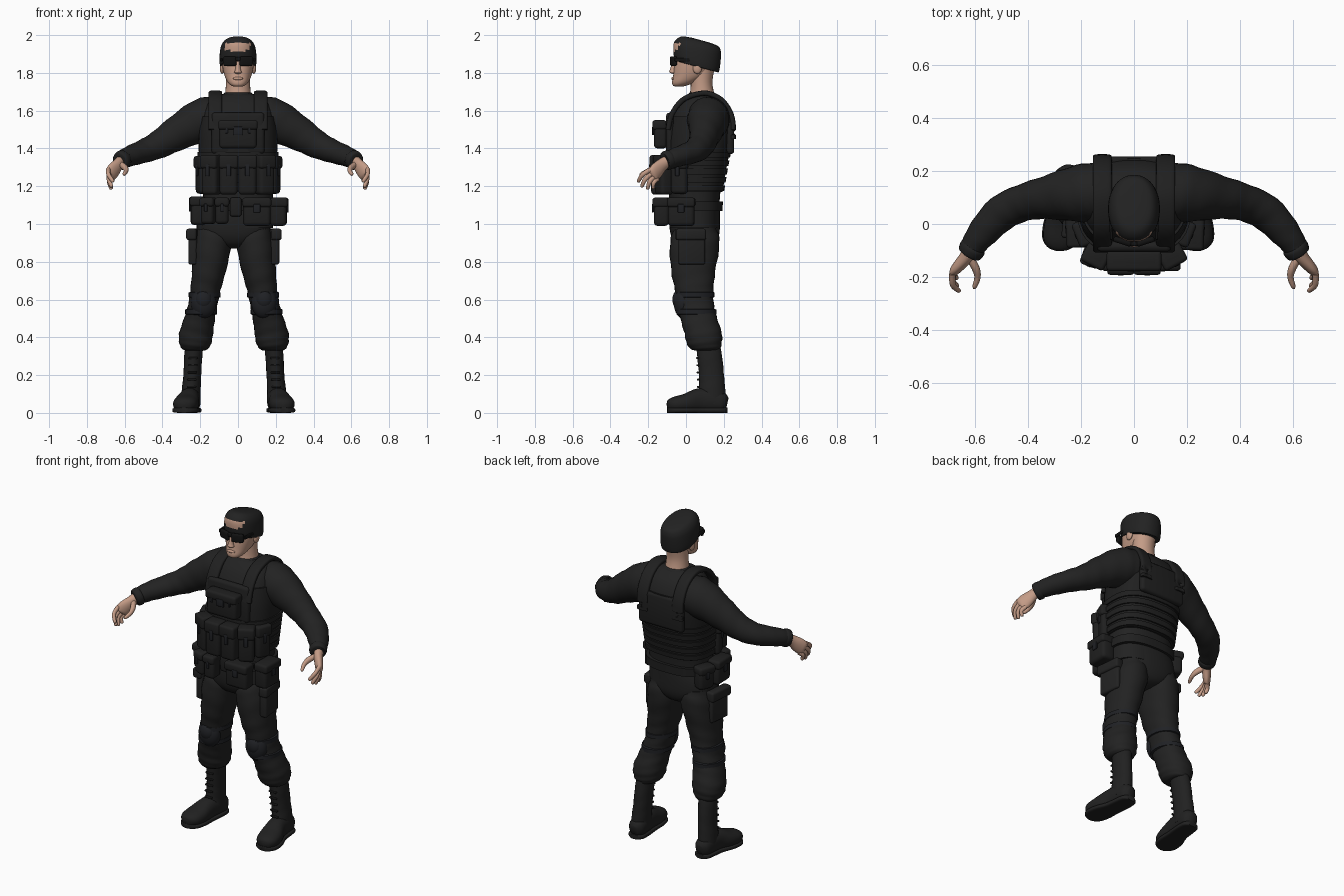
import bpy, bmesh, math
from mathutils import Vector, Matrix

cube = bpy.data.objects.get("Cube")
if cube:
    bpy.data.objects.remove(cube, do_unlink=True)


def material(name, r, g, b):
    m = bpy.data.materials.new(name)
    m.use_nodes = True
    m.diffuse_color = (r, g, b, 1)
    m.node_tree.nodes["Principled BSDF"].inputs["Base Color"].default_value = (r, g, b, 1)
    return m


CLOTH = material("black_cloth", .016, .016, .016)
VEST = material("black_webbing", .014, .014, .014)
BOOT = material("black_leather", .015, .015, .015)
PAD = material("slate_pad", .014, .015, .018)
LENS = material("dark_lens", .006, .006, .006)
SKIN = material("skin", .55, .33, .24)


def finish(bm, name, mat, angle=50):
    bmesh.ops.recalc_face_normals(bm, faces=bm.faces)
    me = bpy.data.meshes.new(name)
    bm.to_mesh(me)
    bm.free()
    ob = bpy.data.objects.new(name, me)
    bpy.context.collection.objects.link(ob)
    me.materials.append(mat)
    bpy.ops.object.select_all(action='DESELECT')
    ob.select_set(True)
    bpy.context.view_layer.objects.active = ob
    bpy.ops.object.shade_smooth_by_angle(angle=math.radians(angle))
    return ob


def smooth_rings(rings, steps):
    """Catmull-Rom interpolation through ring centres and radii."""
    out = []
    for i in range(len(rings) - 1):
        a, b, c, d = (rings[max(0, min(len(rings) - 1, i + k))] for k in (-1, 0, 1, 2))
        for s in range(steps):
            t = s / steps
            out.append([q + .5 * t * (r - p + t * (2*p - 5*q + 4*r - w + t * (3*(q - r) + w - p)))
                        for p, q, r, w in zip(a, b, c, d)])
    return out + [list(rings[-1])]


def loft(name, rings, mat, n=24, power=2, steps=4, follow=False, folds=0, shear=0, side=1, shift=0):
    """Skin through rings (x, y, z, ru, rv); follow turns them along the path."""
    rings = smooth_rings(rings, steps)
    pts = [Vector(r[:3]) for r in rings]
    bm = bmesh.new()
    loops = []
    for i, (p, r) in enumerate(zip(pts, rings)):
        u, v = Vector((1, 0, 0)), Vector((0, 1, 0))
        if follow:
            t = (pts[min(i + 1, len(pts) - 1)] - pts[max(i - 1, 0)]).normalized()
            u = Vector((-t.y, t.x, 0)).normalized()
            v = t.cross(u)
        loop = []
        for k in range(n):
            a = math.tau * k / n
            c, s = math.cos(a), math.sin(a)
            f = 1 + folds * math.sin(1.9 * i + 2 * a)
            q = p + u * (math.copysign(abs(c) ** (2 / power), c) * max(r[3], .001) * f) \
                  + v * (math.copysign(abs(s) ** (2 / power), s) * max(r[4], .001) * f)
            q.z -= shear * (q.y - .05)
            loop.append(bm.verts.new((q.x * side + shift, q.y, q.z)))
        loops.append(loop)
    for a, b in zip(loops, loops[1:]):
        for k in range(n):
            bm.faces.new((a[k], a[k - 1], b[k - 1], b[k]))
    bm.faces.new(loops[0])
    bm.faces.new(loops[-1])
    return finish(bm, name, mat)


def box(name, loc, size, mat, turn=0, bevel=.012):
    bm = bmesh.new()
    bmesh.ops.create_cube(bm, size=1)
    bmesh.ops.scale(bm, vec=size, verts=bm.verts)
    bmesh.ops.bevel(bm, geom=bm.edges[:], offset=min(bevel, min(size) * .45), segments=3,
                    affect='EDGES', profile=.5)
    ob = finish(bm, name, mat, 40)
    ob.location = loc
    ob.rotation_euler.z = math.radians(turn)
    return ob


def ball(name, loc, scale, mat):
    bm = bmesh.new()
    bmesh.ops.create_uvsphere(bm, u_segments=24, v_segments=14, radius=1)
    bmesh.ops.scale(bm, vec=scale, verts=bm.verts)
    ob = finish(bm, name, mat)
    ob.location = loc
    return ob


def pouch(name, loc, size, turn=0):
    """Rounded pouch with a lid and a closing tab on its outer face (-y before turning)."""
    x, y, z = size
    rot = Matrix.Rotation(math.radians(turn), 3, 'Z')
    at = lambda dy, dz: Vector(loc) + rot @ Vector((0, dy, dz))
    box(name, loc, size, VEST, turn, .02)
    box(name + "_lid", at(-.005, z * .33), (x + .008, y + .006, z * .34), VEST, turn, .014)
    box(name + "_tab", at(-y / 2 - .005, z * .12), (x * .25, .01, z * .3), PAD, turn, .004)


def span(z, rx, front, back, x=0):
    return (x, (front + back) / 2, z, rx, (back - front) / 2)


# Torso
TORSO = [span(*r) for r in ((.98, .185, -.085, .175), (1.15, .185, -.09, .18), (1.3, .195, -.1, .205),
         (1.45, .2, -.095, .235), (1.55, .195, -.08, .245), (1.63, .17, -.045, .215),
         (1.675, .125, -.005, .17), (1.69, .07, .02, .15))]
loft("torso", TORSO, CLOTH, n=40, power=2.5)


def section(z, grow):
    for a, b in zip(TORSO, TORSO[1:]):
        if a[2] <= z <= b[2]:
            t = (z - a[2]) / (b[2] - a[2])
            r = [p + (q - p) * t for p, q in zip(a, b)]
            return (r[0], r[1], z, r[3] + grow, r[4] + grow)


def band(name, low, high, grow, mat=VEST, power=2.6):
    mid = [low + (high - low) * k / 6 for k in range(7)]
    loft(name, [section(low, 0)] + [section(z, grow) for z in mid] + [section(high, 0)],
         mat, n=40, power=power, steps=1)


band("vest", 1.17, 1.57, .01)
for i in range(5):
    band("vest_strap", 1.175 + i * .044, 1.205 + i * .044, .018)
band("belt", 1.07, 1.12, .016)
box("back_panel", (0, .235, 1.47), (.3, .04, .2), VEST, 0, .018)
box("chest_panel", (0, -.085, 1.48), (.28, .04, .22), VEST, 0, .018)
loft("collar", [(0, .085, 1.655, .09, .085), (0, .085, 1.685, .08, .075), (0, .085, 1.695, .07, .065)],
     CLOTH)

# Pouches on the chest and the belt
pouch("chest_pouch", (0, -.135, 1.475), (.2, .07, .15))
for x in (-.06, 0, .06):
    box("chest_pouch_strap", (x, -.173, 1.51), (.014, .008, .06), PAD, 0, .003)
for s in (-1, 1):
    pouch("magazine_pouch", (s * .05, -.145, 1.26), (.095, .08, .21))
    pouch("magazine_pouch", (s * .14, -.115, 1.26), (.09, .08, .21), s * 28)
    pouch("side_pouch", (s * .19, -.035, 1.26), (.09, .05, .2), s * 68)
pouch("belt_pouch", (.1, -.13, 1.065), (.145, .08, .15))
pouch("belt_pouch", (-.085, -.13, 1.07), (.07, .08, .14))
pouch("belt_pouch", (-.155, -.115, 1.07), (.07, .08, .14), -20)
pouch("hip_pouch", (.215, -.025, 1.065), (.14, .085, .15), 88)
pouch("hip_pouch", (-.21, -.02, 1.07), (.13, .08, .15), -88)
pouch("hip_pouch", (-.2, .11, 1.07), (.1, .07, .14), -110)
box("belt_buckle", (-.012, -.105, 1.09), (.06, .025, .1), VEST)

# Hips, moved slightly with the legs
HIP = -.022
loft("hips", [span(.87, .03, 0, .1, HIP), span(.89, .1, -.05, .15, HIP), span(.94, .185, -.08, .175, HIP),
              span(1.02, .195, -.09, .18, HIP), span(1.1, .185, -.085, .178)], CLOTH, n=32, power=2.4)

LEG = [span(*r) for r in ((.98, .08, -.06, .16, .11), (.9, .1, -.085, .178, .112), (.75, .09, -.078, .155, .132),
       (.65, .08, -.058, .145, .15), (.57, .078, -.045, .148, .165), (.5, .082, -.03, .165, .182),
       (.42, .09, -.008, .19, .2), (.365, .084, .005, .188, .204), (.335, .064, .03, .178, .206),
       (.33, .04, .07, .15, .206))]
BOOT_SHAFT = [(.206, .115, .38, .048, .06), (.215, .125, .3, .048, .066), (.22, .135, .2, .047, .066),
              (.226, .138, .12, .05, .07), (.228, .135, .05, .052, .075)]
FOOT = [(.224, .218, .05, .022, .03), (.225, .195, .055, .046, .052), (.228, .14, .065, .052, .062),
        (.236, .07, .066, .054, .064), (.25, 0, .052, .066, .05), (.26, -.06, .044, .062, .041),
        (.264, -.09, .036, .04, .03), (.265, -.1, .034, .015, .015)]

for s in (-1, 1):
    tag = "left_" if s > 0 else "right_"
    low = dict(side=s, shift=HIP)
    put = lambda x, y, z: (x * s + HIP, y, z)
    # Trousers and knee protection
    loft(tag + "trouser_leg", LEG, CLOTH, n=28, power=2.2, folds=.022, **low)
    box(tag + "cargo_pocket", put(.212, .03, .87), (.045, .14, .17), CLOTH, s * 6)
    box(tag + "cargo_flap", put(.218, .025, .945), (.055, .16, .06), CLOTH, s * 6)
    ball(tag + "knee_pad", put(.16, -.015, .585), (.068, .05, .085), PAD)
    ball(tag + "knee_cap", put(.16, -.04, .6), (.045, .032, .05), PAD)
    for z, x, y in ((.625, .155, .045), (.535, .173, .055)):
        loft(tag + "knee_strap", [(x, y, z + d, .085 - e, .106 - e) for d, e in
             ((-.017, .012), (-.012, 0), (.012, 0), (.017, .012))], PAD, steps=1, **low)
    # Boots
    loft(tag + "boot_shaft", BOOT_SHAFT, BOOT, folds=.012, **low)
    loft(tag + "boot_foot", FOOT, BOOT, follow=True, power=2.3, **low)
    loft(tag + "boot_sole", [(x, y, .014, u + .004, .014) for x, y, z, u, v in FOOT], BOOT,
         follow=True, power=4, **low)
    for i in range(6):
        z = .1 + i * .038
        box(tag + "boot_lace", put(.226 - i * .002, .066 - i * .001, z), (.05, .014, .01), BOOT, 0, .004)
    # Sleeves and cuffs
    loft(tag + "sleeve", [(.08, .12, 1.565, .09, .09), (.14, .12, 1.56, .11, .115), (.21, .115, 1.54, .108, .112),
         (.33, .1, 1.475, .082, .09), (.42, .08, 1.42, .07, .074), (.5, .042, 1.385, .068, .062),
         (.57, -.03, 1.36, .058, .054), (.61, -.085, 1.342, .046, .048), (.622, -.11, 1.333, .04, .042)],
         CLOTH, follow=True, folds=.02, side=s)
    loft(tag + "cuff", [(.604, -.08, 1.345, .044, .046), (.61, -.09, 1.341, .05, .052),
         (.62, -.11, 1.333, .047, .049), (.623, -.115, 1.331, .036, .038)], CLOTH, follow=True, side=s)
    # Hands
    loft(tag + "palm", [(.617, -.09, 1.338, .027, .03), (.635, -.125, 1.315, .026, .034),
         (.66, -.155, 1.283, .023, .043), (.675, -.172, 1.262, .019, .04), (.679, -.18, 1.253, .01, .03)],
         SKIN, follow=True, side=s)
    for i, tip in enumerate(((.66, -.255, 1.222), (.668, -.236, 1.195), (.67, -.205, 1.183), (.668, -.175, 1.187))):
        k = Vector((.687, -.188, 1.288)).lerp(Vector((.664, -.15, 1.24)), i / 3)
        m = k.lerp(Vector(tip), .5) + Vector((.012, -.008, .006))
        e = Vector(tip)
        loft(tag + "finger", [(*k, .012, .013), (*m, .011, .012), (*m.lerp(e, .85), .009, .01), (*e, .003, .003)],
             SKIN, n=12, follow=True, side=s)
    loft(tag + "thumb", [(.63, -.115, 1.32, .015, .016), (.6, -.165, 1.3, .015, .017),
         (.592, -.2, 1.282, .012, .013), (.602, -.235, 1.265, .009, .01), (.606, -.245, 1.26, .003, .003)],
         SKIN, n=14, follow=True, side=s)
    # Vest shoulder straps
    loft(tag + "shoulder_strap", [(.12, y, z, .036, .014) for y, z in ((-.095, 1.5), (-.075, 1.58), (-.02, 1.655),
         (.06, 1.688), (.13, 1.688), (.2, 1.645), (.245, 1.56), (.25, 1.45))],
         VEST, follow=True, power=3.5, side=s)

# Neck and head
loft("neck", [span(1.64, .078, .0, .17), span(1.69, .068, .02, .15), span(1.75, .064, .025, .14),
              span(1.82, .066, .02, .15)], SKIN)
loft("head", [span(*r) for r in ((1.727, .015, -.05, -.02), (1.732, .034, -.068, .0), (1.75, .054, -.074, .05),
     (1.785, .071, -.068, .11), (1.83, .082, -.063, .145), (1.88, .087, -.055, .16), (1.93, .085, -.05, .16))],
     SKIN, n=32, power=2.2)
loft("nose", [(0, -.062, 1.795, .008, .008), (0, -.068, 1.803, .02, .02), (0, -.066, 1.82, .014, .018),
              (0, -.058, 1.86, .01, .014)], SKIN, n=16)
ball("lips", (0, -.067, 1.77), (.026, .01, .009), SKIN)
for s in (-1, 1):
    ball("ear", (s * .084, .06, 1.825), (.012, .024, .03), SKIN)
    # Sunglasses
    box("lens", (s * .043, -.066, 1.862), (.072, .022, .052), LENS, s * 18, .012)
    box("glasses_arm", (s * .088, -.005, 1.87), (.01, .11, .02), LENS, s * -3, .004)
box("glasses_bridge", (0, -.075, 1.874), (.03, .016, .022), LENS, 0, .005)

# Cap with a bare strip showing at the forehead
cap = loft("cap", [span(*r) for r in ((1.835, .09, -.055, .168), (1.84, .095, -.06, .174), (1.87, .098, -.066, .18),
           (1.92, .095, -.066, .185), (1.952, .086, -.05, .184), (1.974, .066, -.02, .17),
           (1.981, .03, .03, .12))], CLOTH, n=48, power=2.2, shear=.27)
cap.data.materials.append(SKIN)
for f in cap.data.polygons:
    c = f.center
    if 1.918 < c.z < 1.957 and -.07 < c.x < .065 and c.y < 0:
        f.material_index = 1
